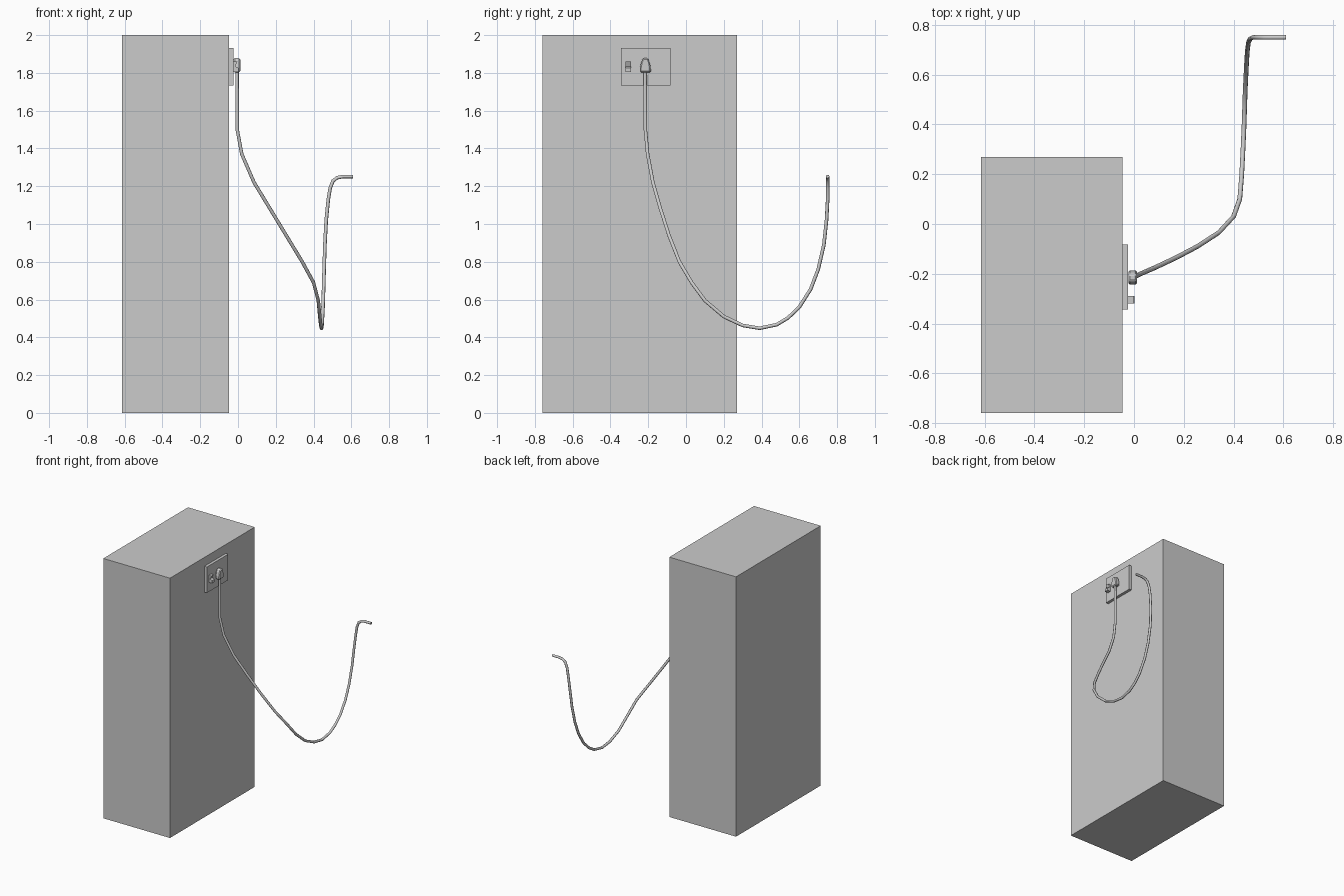
import bpy, bmesh
from mathutils import Vector

if "Cube" in bpy.data.objects:
    bpy.data.objects.remove(bpy.data.objects["Cube"])


def finish(name, bm):
    bmesh.ops.recalc_face_normals(bm, faces=bm.faces)
    mesh = bpy.data.meshes.new(name)
    bm.to_mesh(mesh)
    bm.free()
    obj = bpy.data.objects.new(name, mesh)
    bpy.context.collection.objects.link(obj)
    return obj


def box(name, lo, hi):
    bm = bmesh.new()
    bmesh.ops.create_cube(bm, size=1)
    lo, hi = Vector(lo), Vector(hi)
    bmesh.ops.scale(bm, vec=hi - lo, verts=bm.verts)
    bmesh.ops.translate(bm, vec=(lo + hi) / 2, verts=bm.verts)
    return finish(name, bm)


def prism(name, points, depth):
    bm = bmesh.new()
    face = bm.faces.new([bm.verts.new(p) for p in points])
    out = bmesh.ops.extrude_face_region(bm, geom=[face])
    verts = [v for v in out["geom"] if isinstance(v, bmesh.types.BMVert)]
    bmesh.ops.translate(bm, vec=depth, verts=verts)
    return finish(name, bm)


# Wall block and socket plate
box("wall_block", (-0.615, -0.76, 0), (-0.047, 0.27, 2))
box("socket_plate", (-0.047, -0.343, 1.733), (-0.025, -0.083, 1.932))

# Rocker switch, thicker at the bottom
rocker = [(-0.025, 1.805), (0.003, 1.805), (0.003, 1.826), (-0.015, 1.834),
          (-0.003, 1.86), (-0.025, 1.86)]
prism("rocker_switch", [(x, -0.32, z) for x, z in rocker], (0, 0.03, 0))

# Plug with a tapered top and chamfered edges
half = [(0.029, 1.803), (0.028, 1.83), (0.022, 1.858), (0.013, 1.878)]
outline = half + [(-y, z) for y, z in reversed(half)]
plug = prism("plug", [(-0.023, y - 0.215, z) for y, z in outline], (0.035, 0, 0))
bevel = plug.modifiers.new("chamfer", "BEVEL")
bevel.width = 0.006
bevel.segments = 1
bevel.limit_method = "ANGLE"

# Hanging cable
path = [(-0.005, -0.217, 1.82), (-0.004, -0.215, 1.5), (0.02, -0.203, 1.37),
        (0.085, -0.175, 1.22), (0.17, -0.135, 1.08), (0.255, -0.09, 0.94),
        (0.34, -0.035, 0.80), (0.40, 0.03, 0.69), (0.425, 0.10, 0.595),
        (0.433, 0.20, 0.51), (0.438, 0.30, 0.463), (0.442, 0.39, 0.448),
        (0.445, 0.48, 0.467), (0.447, 0.54, 0.503), (0.45, 0.60, 0.56),
        (0.453, 0.66, 0.655), (0.456, 0.70, 0.76), (0.46, 0.73, 0.89),
        (0.467, 0.744, 1.02), (0.478, 0.75, 1.13), (0.488, 0.75, 1.19),
        (0.503, 0.75, 1.228), (0.525, 0.75, 1.245), (0.555, 0.75, 1.251),
        (0.61, 0.75, 1.251)]
curve = bpy.data.curves.new("cable", "CURVE")
curve.dimensions = "3D"
curve.bevel_depth = 0.0095
curve.bevel_resolution = 2
curve.use_fill_caps = True
spline = curve.splines.new("POLY")
spline.points.add(len(path) - 1)
for point, co in zip(spline.points, path):
    point.co = (*co, 1)
spline.use_smooth = True
bpy.context.collection.objects.link(bpy.data.objects.new("cable", curve))
